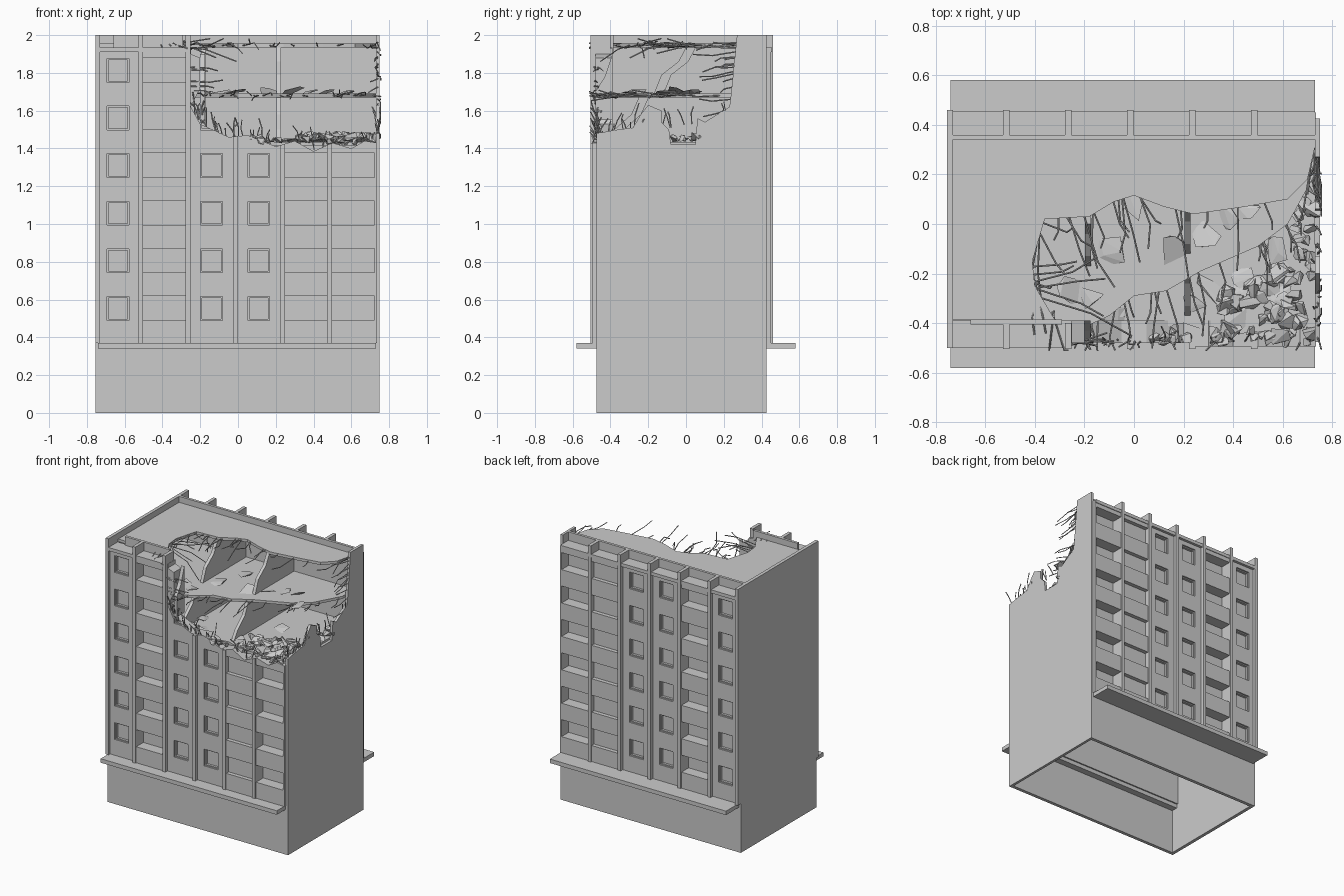
import bpy, bmesh, random
from mathutils import Vector

random.seed(7)
R = random.uniform
if "Cube" in bpy.data.objects:
    bpy.data.objects.remove(bpy.data.objects["Cube"])

concrete = bpy.data.materials.new("concrete_grey")
concrete.use_nodes = True
grey = (0.6, 0.6, 0.6, 1)
concrete.diffuse_color = grey
concrete.node_tree.nodes["Principled BSDF"].inputs["Base Color"].default_value = grey


def add(name, bm):
    bmesh.ops.recalc_face_normals(bm, faces=bm.faces)
    me = bpy.data.meshes.new(name)
    bm.to_mesh(me)
    bm.free()
    me.materials.append(concrete)
    ob = bpy.data.objects.new(name, me)
    bpy.context.collection.objects.link(ob)
    return ob


def put_box(bm, x, y, z):
    ret = bmesh.ops.create_cube(bm, size=1)
    for v in ret["verts"]:
        for i, (a, b) in enumerate((x, y, z)):
            v.co[i] = a if v.co[i] < 0 else b


def box(name, x, y, z):
    bm = bmesh.new()
    put_box(bm, x, y, z)
    return add(name, bm)


def prism(name, axis, pts, a, b):
    """Extrude a 2D outline along an axis from a to b."""
    def at(p, d):
        return {"x": (d, p[0], p[1]), "y": (p[0], d, p[1]), "z": (p[0], p[1], d)}[axis]
    bm = bmesh.new()
    face = bm.faces.new([bm.verts.new(at(p, a)) for p in pts])
    ext = bmesh.ops.extrude_face_region(bm, geom=[face])
    shift = Vector(at((0, 0), b - a))
    for v in ext["geom"]:
        if isinstance(v, bmesh.types.BMVert):
            v.co += shift
    return add(name, bm)


def bake(ob):
    bpy.context.view_layer.update()
    dg = bpy.context.evaluated_depsgraph_get()
    return bpy.data.meshes.new_from_object(ob.evaluated_get(dg))


def cut(ob, *cutters):
    for c in cutters:
        mod = ob.modifiers.new("cut", "BOOLEAN")
        mod.operation, mod.solver, mod.object = "DIFFERENCE", "EXACT", c
    me = bake(ob)
    ob.modifiers.clear()
    ob.data = me


# Hole torn in the front facade
hole = prism("hole_cutter", "y", [
    (-.25, 2.1), (-.25, 1.9), (-.2, 1.88), (-.2, 1.72), (-.25, 1.62), (-.2, 1.53),
    (-.05, 1.46), (.05, 1.47), (.2, 1.41), (.3, 1.44), (.4, 1.385), (.5, 1.43),
    (.6, 1.4), (.67, 1.44), (.8, 1.42), (.8, 2.1)], -.7, -.3)

# Base walls, ledges and the two end walls
X0, X1 = -.755, .75
for side, outer, inner, lip in (("front", -.475, -.45, -.58), ("back", .425, .4, .58)):
    box(side + "_base_wall", (X0, X1), sorted((outer, inner)), (0, .36))
    box(side + "_ledge", (-.74, .73), sorted((lip, .4 if lip > 0 else -.4)), (.34, .37))
box("right_end_wall", (X0, -.73), (-.475, .425), (0, 2))
box("right_end_fin", (X0, -.73), (-.5, .46), (.37, 2))
prism("broken_left_end_wall", "x", [
    (-.475, 0), (.425, 0), (.425, 2), (.27, 2), (.24, 1.7), (.23, 1.62), (.1, 1.54),
    (.06, 1.56), (.05, 1.42), (-.08, 1.42), (-.09, 1.5), (-.13, 1.54), (-.13, 1.6),
    (-.2, 1.63), (-.24, 1.58), (-.28, 1.51), (-.36, 1.5), (-.475, 1.48)], .73, X1)

# Facades: window and balcony bays between upright fins
FINS = [-.515, -.265, -.015, .235, .485]
EDGES = [-.735] + FINS + [.735]
KINDS = ["window", "deep", "window", "window", "shallow", "deep"]
STEP = .252


def notches(x, half_w, y, z_mid, half_h):
    bm = bmesh.new()
    for i in range(6):
        z = z_mid + STEP * i
        put_box(bm, (x - half_w, x + half_w), sorted(y), (z - half_h, z + half_h))
    ob = add("notch_cutter", bm)
    ob.hide_render = True
    return ob


for side, s, mid in (("front", -1, -.02), ("back", 1, -.025)):
    def Y(d):
        return mid + s * d
    for n, kind in enumerate(KINDS):
        a, b = EDGES[n], EDGES[n + 1]
        cx = (a + b) / 2 - (.01 if n == 0 else 0)
        face = .46 if kind == "window" else .475
        wall = box(f"{side}_{kind}_bay_{n + 1}", (a, b), sorted((Y(face), Y(.37))), (.37, 1.93))
        if kind == "window":
            cs = [notches(cx, .058, (Y(.6), Y(face - .012)), .553, .063),
                  notches(cx, .05, (Y(.6), Y(face - .03)), .553, .055)]
        else:
            depth = .085 if kind == "deep" else .03
            cs = [notches(cx, (b - a) / 2 - .012, (Y(.6), Y(face - depth)), .555, .064)]
        cut(wall, *cs, *([hole] if s < 0 and n > 1 else []))
        for c in cs:
            bpy.data.objects.remove(c)
    for n, x in enumerate(FINS):
        fin = box(f"{side}_fin_{n + 1}", (x - .0125, x + .0125), sorted((Y(.485), Y(.38))), (.37, 2))
        if s < 0 and n > 0:
            cut(fin, hole)
    # Roof edge: low beam outside, upstand inside
    end = -.27 if s < 0 else .73
    box(side + "_roof_beam", (-.735, end), sorted((Y(.48), Y(.37))), (1.91, 1.935))
    box(side + "_roof_upstand", (-.66 if s < 0 else -.735, end - .02 if s < 0 else end),
        sorted((Y(.385), Y(.365))), (1.9, 2))
bpy.data.objects.remove(hole)

# Broken roof and floor slabs
roof_edge = [(-.32, -.385), (-.4, -.25), (-.41, -.15), (-.36, .02), (-.18, .03), (-.08, .09),
             (0, .115), (.12, .07), (.24, .04), (.45, .07), (.62, .1), (.7, .18), (.73, .31)]
mid_edge = [(-.25, -.44), (-.1, -.37), (0, -.29), (.13, -.27), (.27, -.19), (.5, -.09),
            (.62, 0), (.73, .2)]
low_edge = [(-.25, -.42), (0, -.44), (.2, -.4), (.35, -.45), (.55, -.43), (.73, -.46)]
for name, edge, z0, z1 in (("roof_slab", roof_edge, 1.935, 1.955),
                           ("broken_floor", mid_edge, 1.67, 1.69),
                           ("lower_floor", low_edge, 1.415, 1.435)):
    prism(name, "z", [(-.73, edge[0][1])] + edge + [(.73, .35), (-.73, .35)], z0, z1)

# Snapped cross walls
for x, d in ((-.185, 0), (.215, .05)):
    prism("upper_cross_wall", "x", [(.35, 1.69), (.35, 1.935), (d, 1.935), (d - .04, 1.86),
          (d - .13, 1.79), (d - .17, 1.69)], x - .012, x + .012)
    prism("lower_cross_wall", "x", [(.35, 1.435), (.35, 1.67), (d - .25, 1.67), (d - .29, 1.58),
          (d - .38, 1.5), (d - .42, 1.435)], x - .012, x + .012)
prism("front_wall_stub", "x", [(-.48, 1.55), (-.39, 1.55), (-.39, 1.9), (-.43, 1.78), (-.48, 1.7)],
      -.2, -.175)


# Rubble: convex chunks and flat shards
def rubble(name, spots, size, flat):
    bm = bmesh.new()
    for x, y, z in spots:
        s = R(*size)
        tilt = (R(-.3, .3), R(-.3, .3))
        vs = []
        for _ in range(9):
            p = Vector((R(-1, 1), R(-1, 1), R(-1, 1))).normalized() * s
            p.z = p.z * flat + p.x * tilt[0] + p.y * tilt[1]
            vs.append(bm.verts.new(Vector((x, y, z + s * flat)) + p))
        res = bmesh.ops.convex_hull(bm, input=vs)
        junk = [g for g in res["geom_interior"] if isinstance(g, bmesh.types.BMVert)]
        bmesh.ops.delete(bm, geom=junk, context="VERTS")
    add(name, bm)


rubble("corner_rubble", [(R(.35, .72), R(-.47, -.2), 1.435) for _ in range(40)], (.02, .05), .6)
rubble("edge_rubble", [(R(.05, .72), R(-.48, -.42), R(1.41, 1.44)) for _ in range(26)], (.015, .035), .7)
rubble("side_rubble", [(R(.62, .72), R(-.4, .15), 1.435) for _ in range(22)], (.02, .045), .6)
rubble("lower_shards", [(R(-.2, .6), R(-.4, 0), 1.435) for _ in range(14)], (.05, .085), .12)
rubble("upper_shards", [(x + R(-.06, .06), R(-.12, .08) - (.18 if x < 0 else 0), 1.69)
                        for x in (-.3, -.22, -.1, 0, .12, .3, .4, .5, .6)], (.05, .085), .12)

# Bent reinforcement bars along each torn edge
bars = bpy.data.curves.new("bars", "CURVE")
bars.dimensions, bars.bevel_depth, bars.bevel_resolution = "3D", .0035, 0


def bend_bars(line, out, count, length):
    for _ in range(count):
        i = random.randrange(len(line) - 1)
        p = Vector(line[i]).lerp(Vector(line[i + 1]), random.random())
        d = Vector(out) + Vector((R(-.4, .4), R(-.4, .4), R(-.15, .15)))
        L = R(*length)
        bend = Vector((R(-.4, .4), R(-.4, .4), R(-.4, .3))) * L * .5
        pts = [p - d * .02, p + d * L * .6, p + d * L + bend]
        sp = bars.splines.new("POLY")
        sp.points.add(2)
        for q, v in zip(sp.points, pts):
            v = (min(max(v.x, -.5), .755), max(v.y, -.51), min(v.z, 1.99))
            q.co = (*v, 1)


bend_bars([(x, y, 1.945) for x, y in roof_edge], (.1, -1, 0), 26, (.08, .26))
bend_bars([(x, y, 1.945) for x, y in roof_edge[:4]], (1, 0, 0), 8, (.1, .28))
bend_bars([(x, y, 1.68) for x, y in mid_edge], (.2, -1, 0), 24, (.06, .22))
bend_bars([(-.24, -.47, 1.6), (-.1, -.47, 1.47), (.2, -.47, 1.41), (.73, -.47, 1.42)],
          (0, 0, 1), 36, (.05, .13))
bend_bars([(.74, -.47, 1.48), (.74, -.28, 1.5), (.74, .22, 1.58)], (0, 0, 1), 18, (.04, .12))
bend_bars([(.74, .23, 1.6), (.74, .27, 1.98)], (0, -1, -.1), 14, (.08, .22))
bend_bars([(-.24, -.48, 1.92), (-.22, -.48, 1.7)], (1, 0, 0), 6, (.05, .12))
temp = bpy.data.objects.new("bars_path", bars)
bpy.context.collection.objects.link(temp)
mesh = bake(temp)
mesh.materials.clear()
mesh.materials.append(concrete)
bpy.data.objects.remove(temp)
bpy.context.collection.objects.link(bpy.data.objects.new("reinforcement_bars", mesh))
